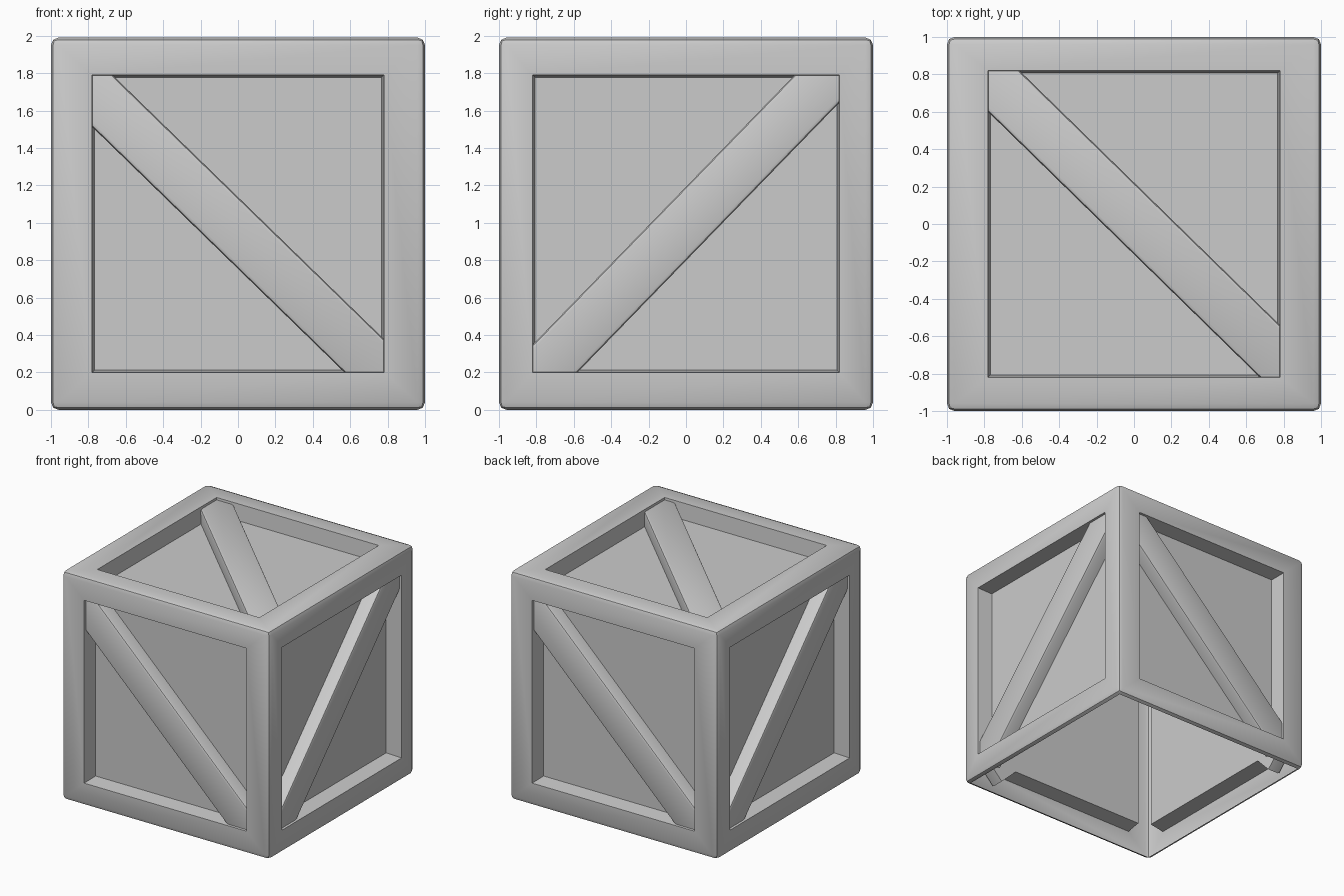
import bpy, bmesh
from mathutils import Vector, Matrix

if "Cube" in bpy.data.objects:
    bpy.data.objects.remove(bpy.data.objects["Cube"])

H = 1.99                       # crate height
DEPTH, TAPER = 0.14, 0.012     # panel recess
OPEN = Vector((0.78, 0.82, 0.795))   # half size of the panel openings per axis
MID = Vector((0, 0, H / 2))


def finish(name, bm):
    me = bpy.data.meshes.new(name)
    bm.to_mesh(me)
    bm.free()
    ob = bpy.data.objects.new(name, me)
    bpy.context.collection.objects.link(ob)
    bpy.ops.object.select_all(action='DESELECT')
    ob.select_set(True)
    bpy.context.view_layer.objects.active = ob
    bpy.ops.object.shade_smooth_by_angle()
    return ob


def fit(face, axis, shrink):
    """Move the corners of a wall face onto its rectangular opening."""
    c = face.calc_center_median()
    for v in face.verts:
        for i in range(3):
            if i != axis:
                sign = 1 if v.co[i] > c[i] else -1
                v.co[i] = MID[i] + sign * (OPEN[i] - shrink)


# Crate shell: rounded box, open at the bottom, with five recessed panels
bm = bmesh.new()
bmesh.ops.create_cube(bm, size=1, matrix=Matrix.Translation(MID) @ Matrix.Diagonal((2, 2, H, 1)))
bmesh.ops.bevel(bm, geom=bm.edges[:], offset=0.04, segments=2, profile=0.5, affect='EDGES')
bm.normal_update()
walls = [f for f in bm.faces if f.calc_area() > 1]
bottom = [f for f in walls if f.normal.z < -0.9]
walls = [f for f in walls if f not in bottom]
for f in walls:
    n = f.normal.copy()
    axis = max(range(3), key=lambda i: abs(n[i]))
    bmesh.ops.inset_individual(bm, faces=[f], thickness=0.1)
    fit(f, axis, 0)
    panel = bmesh.ops.extrude_discrete_faces(bm, faces=[f])['faces'][0]
    bmesh.ops.translate(bm, verts=panel.verts[:], vec=-n * DEPTH)
    fit(panel, axis, TAPER)
bmesh.ops.delete(bm, geom=bottom, context='FACES_ONLY')
finish("crate_shell", bm)


# Diagonal braces, one per panel
def brace(name, normal, mid, direction, width=0.275, length=2.32, top=0.02):
    n, d = Vector(normal), Vector(direction).normalized()
    thick = DEPTH - top + 0.002
    p = n.cross(d)
    rot = Matrix((d, p, n)).transposed().to_4x4()
    bm = bmesh.new()
    bmesh.ops.create_cube(bm, size=1, matrix=Matrix.Diagonal((length, width, thick, 1)))
    edges = [e for e in bm.edges if all(v.co.z > 0 for v in e.verts)]
    bmesh.ops.bevel(bm, geom=edges, offset=0.02, segments=2, profile=0.5, affect='EDGES')
    bm.transform(Matrix.Translation(Vector(mid) - n * (top + thick / 2)) @ rot)
    finish(name, bm)


for s, front, right in ((1, "front", "right"), (-1, "back", "left")):
    brace(front + "_brace", (0, -s, 0), (-0.025 * s, -s, 0.97), (s, 0, -0.973))
    brace(right + "_brace", (s, 0, 0), (s, 0, 0.995), (0, s, 1.03))
brace("top_brace", (0, 0, 1), (0.015, 0.015, H), (1, -0.977, 0))
